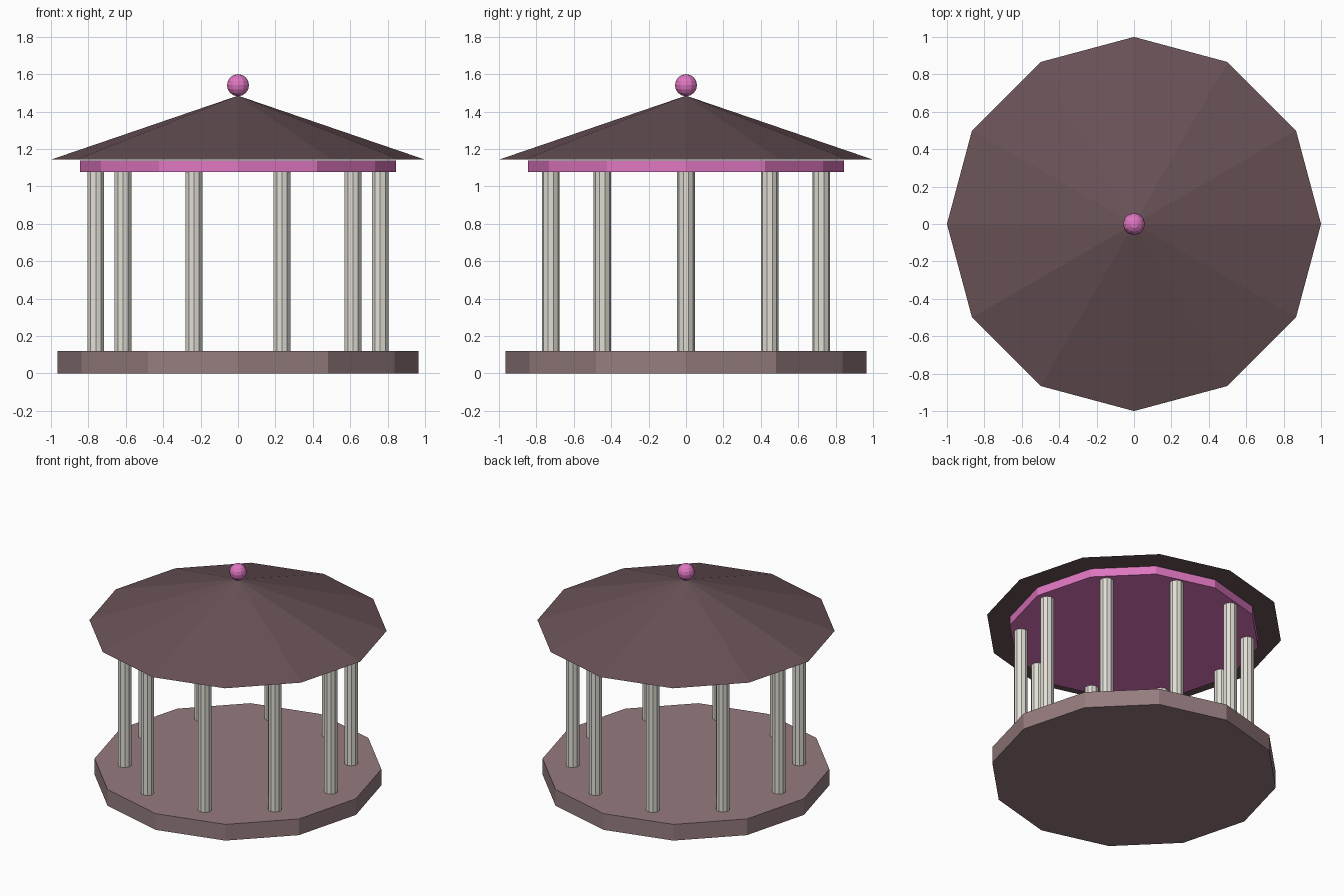
import bpy
import bmesh
from math import cos, sin, tau
from mathutils import Matrix

cube = bpy.data.objects.get("Cube")
if cube:
    bpy.data.objects.remove(cube, do_unlink=True)


def linear(c):
    c /= 255
    return c / 12.92 if c <= 0.04045 else ((c + 0.055) / 1.055) ** 2.4


def material(name, *rgb):
    mat = bpy.data.materials.new(name)
    mat.use_nodes = True
    color = [linear(c) for c in rgb] + [1]
    mat.diffuse_color = color
    mat.node_tree.nodes["Principled BSDF"].inputs["Base Color"].default_value = color
    return mat


def add_object(name, bm, mat):
    mesh = bpy.data.meshes.new(name)
    bm.to_mesh(mesh)
    bm.free()
    mesh.materials.append(mat)
    obj = bpy.data.objects.new(name, mesh)
    bpy.context.collection.objects.link(obj)
    return obj


def prism(name, mat, sides, bottom, top, z0, z1, x=0, y=0):
    """Closed upright prism, or a pyramid when the top radius is zero."""
    bm = bmesh.new()
    bmesh.ops.create_cone(bm, cap_ends=True, segments=sides,
                          radius1=bottom, radius2=top, depth=z1 - z0,
                          matrix=Matrix.Translation((x, y, (z0 + z1) / 2)))
    bmesh.ops.remove_doubles(bm, verts=bm.verts, dist=1e-5)
    return add_object(name, bm, mat)


stone = material("dusty brown stone", 149, 124, 126)
ivory = material("ivory", 225, 222, 212)
pink = material("orchid pink", 222, 118, 192)
shingle = material("dark plum brown", 105, 82, 86)

# Floor, ceiling ring and roof share the same twelve-sided plan
prism("floor", stone, 12, 0.965, 0.965, 0, 0.12)
prism("ceiling_ring", pink, 12, 0.845, 0.845, 1.077, 1.139)
prism("roof", shingle, 12, 1, 0, 1.143, 1.485)

# Ring of columns
COLUMNS = 10
for i in range(COLUMNS):
    angle = tau * i / COLUMNS
    prism(f"column_{i + 1}", ivory, 10, 0.047, 0.047, 0.12, 1.077,
          0.76 * cos(angle), 0.76 * sin(angle))

# Ball on the roof peak
bm = bmesh.new()
bmesh.ops.create_uvsphere(bm, u_segments=12, v_segments=8, radius=0.059,
                          matrix=Matrix.Translation((0, 0, 1.541)))
add_object("finial", bm, pink)
